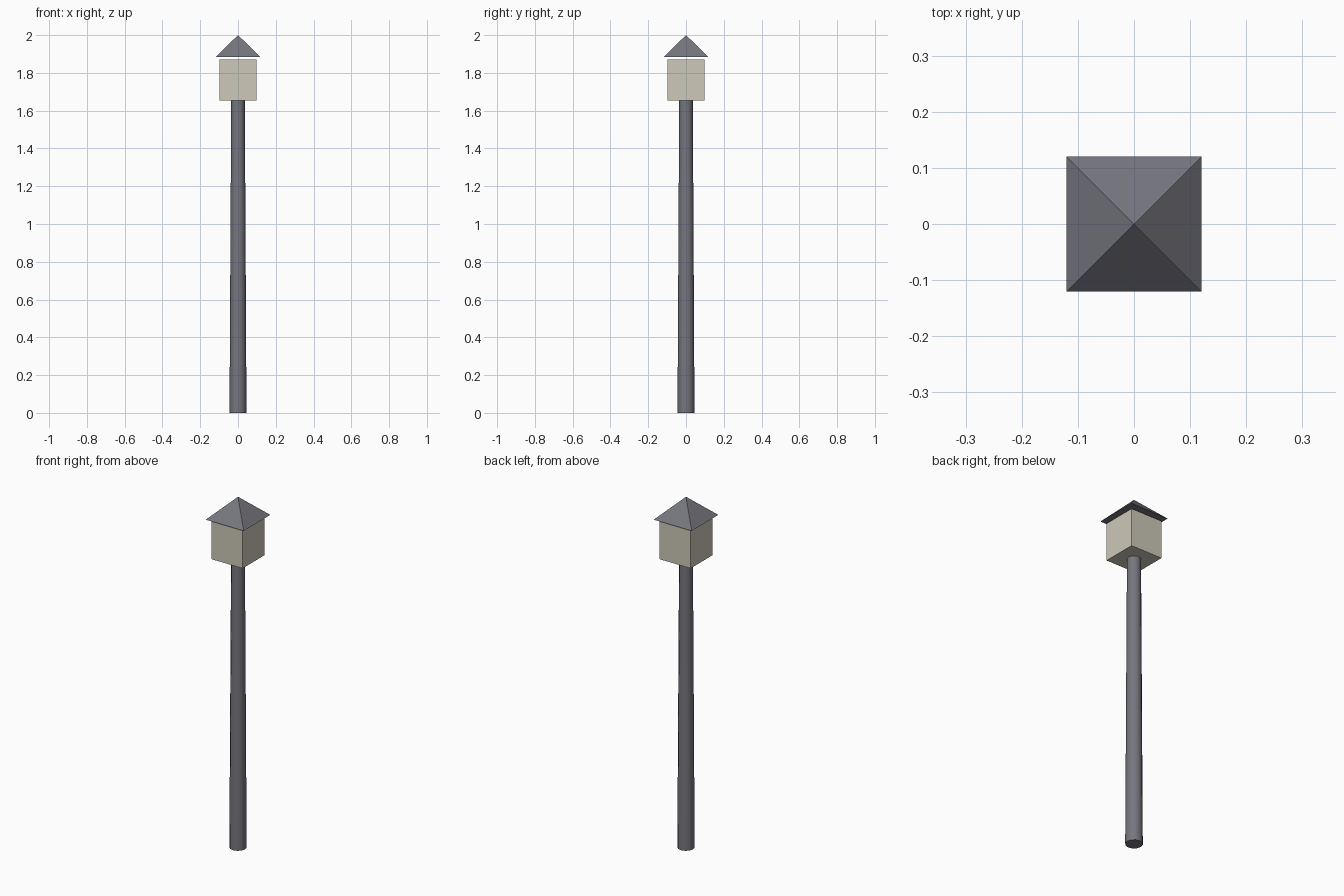
import bpy
import math

cube = bpy.data.objects.get("Cube")
if cube:
    bpy.data.objects.remove(cube, do_unlink=True)


def make_material(name, rgb):
    mat = bpy.data.materials.new(name)
    mat.use_nodes = True
    color = (*rgb, 1.0)
    mat.diffuse_color = color
    mat.node_tree.nodes["Principled BSDF"].inputs["Base Color"].default_value = color
    return mat


def finish(name, mat, angle=None):
    obj = bpy.context.object
    obj.name = name
    obj.data.materials.append(mat)
    bpy.ops.object.transform_apply(location=False, rotation=True, scale=True)
    if angle:
        bpy.ops.object.shade_smooth_by_angle(angle=math.radians(angle))
    return obj


def add_cone(name, mat, sides, r_low, r_high, z_low, z_high, turn=0, angle=None):
    bpy.ops.mesh.primitive_cone_add(
        vertices=sides, radius1=r_low, radius2=r_high, depth=z_high - z_low,
        location=(0, 0, (z_low + z_high) / 2), rotation=(0, 0, turn))
    return finish(name, mat, angle)


metal = make_material("dark grey metal", (0.18, 0.18, 0.21))
glass = make_material("pale cream glass", (0.61, 0.58, 0.48))

# Tapered pole
add_cone("pole", metal, 12, 0.045, 0.036, 0, 1.655, angle=40)

# Lantern box
bpy.ops.mesh.primitive_cube_add(size=1, location=(0, 0, 1.7625))
bpy.context.object.scale = (0.196, 0.196, 0.215)
finish("lantern", glass)

# Pyramid roof, floating just above the lantern
add_cone("roof", metal, 4, 0.12 * math.sqrt(2), 0, 1.883, 2, turn=math.pi / 4)
